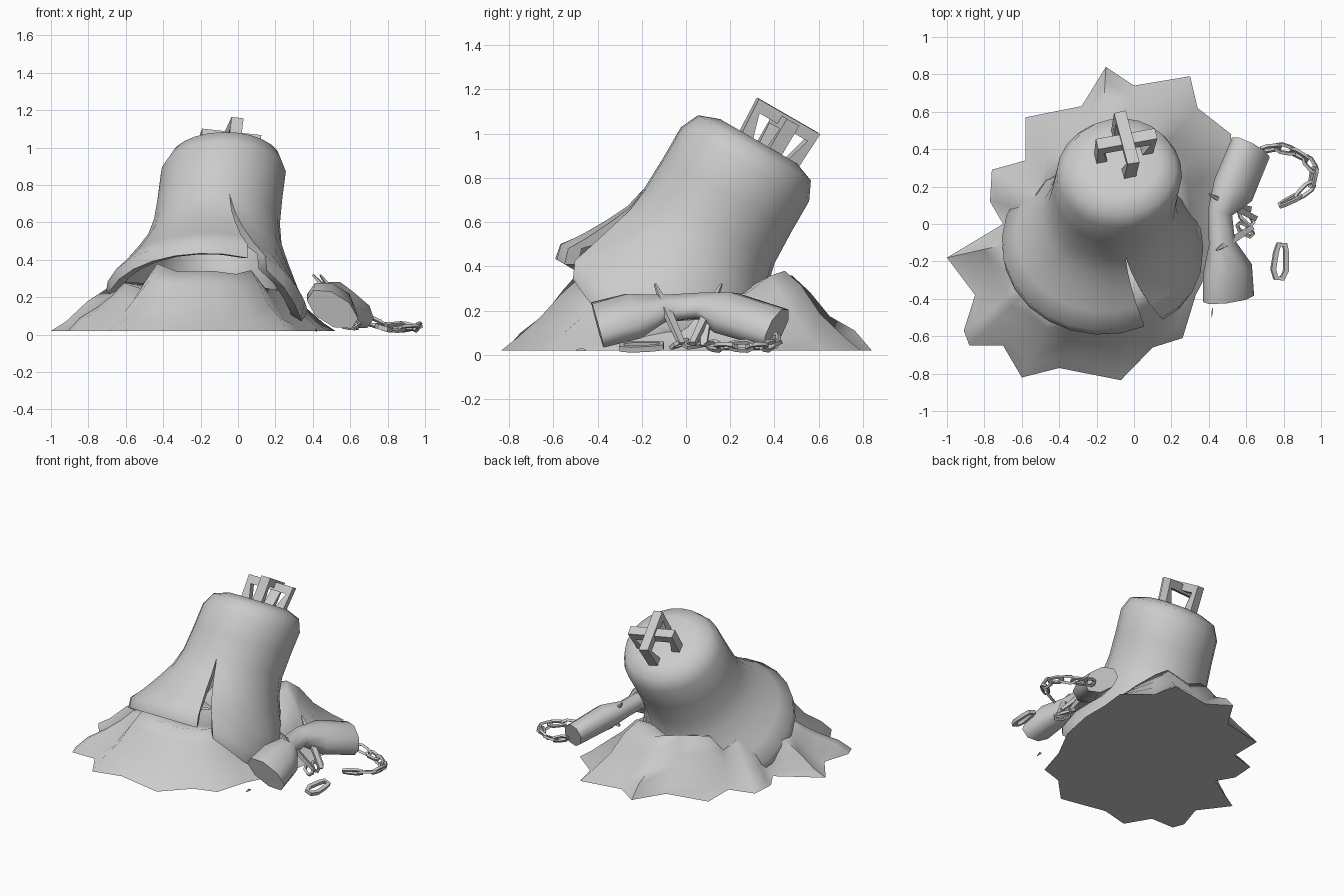
import bpy, bmesh, math, random
from mathutils import Vector, Matrix

if "Cube" in bpy.data.objects:
    bpy.data.objects.remove(bpy.data.objects["Cube"])

random.seed(4)
grey = bpy.data.materials.new("stone_grey")
grey.diffuse_color = (0.6, 0.6, 0.6, 1)
grey.use_nodes = True
grey.node_tree.nodes["Principled BSDF"].inputs["Base Color"].default_value = grey.diffuse_color


def finish(name, bm, angle=45):
    bmesh.ops.remove_doubles(bm, verts=bm.verts, dist=0.0005)
    bmesh.ops.recalc_face_normals(bm, faces=bm.faces)
    me = bpy.data.meshes.new(name)
    bm.to_mesh(me)
    bm.free()
    me.materials.append(grey)
    me.shade_smooth()
    me.set_sharp_from_angle(angle=math.radians(angle))
    ob = bpy.data.objects.new(name, me)
    bpy.context.collection.objects.link(ob)
    return ob


def sweep(bm, pts, sizes, sides=4, closed=False, up=(0, 0, 1), roll=0.0):
    """Sweep a polygon section (width, height per point) along a path."""
    pts = [Vector(p) for p in pts]
    n, rings = len(pts), []
    for i, p in enumerate(pts):
        a = pts[(i - 1) % n] if closed or i > 0 else p
        b = pts[(i + 1) % n] if closed or i < n - 1 else p
        t = (b - a).normalized()
        side = t.cross(Vector(up)).normalized()
        nor = side.cross(t)
        w, h = sizes[i] if isinstance(sizes, list) else sizes
        ring = []
        for k in range(sides):
            q = math.tau * (k + 0.5) / sides
            c, s = math.cos(q) * w, math.sin(q) * h
            x = c * math.cos(roll) - s * math.sin(roll)
            y = c * math.sin(roll) + s * math.cos(roll)
            ring.append(bm.verts.new(p + side * x + nor * y))
        rings.append(ring)
    for i in range(n if closed else n - 1):
        r0, r1 = rings[i], rings[(i + 1) % n]
        for k in range(sides):
            m = (k + 1) % sides
            bm.faces.new((r0[k], r0[m], r1[m], r1[k]))
    if not closed:
        bm.faces.new(rings[0])
        bm.faces.new(rings[-1])


# Tilted frame of the bell: local z runs along its axis
tilt = Matrix(((1, 0, 0.115, -0.18), (0, 0.866, 0.5, -0.173),
               (0, -0.5, 0.866, 0.1), (0, 0, 0, 1)))

# Bell: lathed double wall, split by a crack whose right side sags
outer = [(1.0, 0), (1.0, 0.2), (0.965, 0.295), (0.88, 0.335), (0.72, 0.335),
         (0.56, 0.34), (0.45, 0.365), (0.35, 0.415), (0.24, 0.48), (0.15, 0.545), (0.08, 0.53)]
inner = [(s - 0.05 if s > 0.9 else s + (0.03 if s < 0.2 else 0), max(0, r - 0.06)) for s, r in reversed(outer)]
profile = outer + inner
COLS, CRACK = 24, 0.56
bm = bmesh.new()
grid = []
for s, r in profile:
    k = max(0, (CRACK - s) / 0.46)
    centre = math.radians(-78 + 19 * k)
    gap = math.radians(6.5 * k)
    row = []
    for i in range(COLS + 1):
        f = i / COLS
        a = centre + gap + f * (math.tau - 2 * gap)
        sag = 0.15 * k * (0.25 + 0.75 * f / 0.11 if f < 0.11 else max(0, 1 - (f - 0.11) / 0.2))
        p = tilt @ Vector((r * math.cos(a), r * math.sin(a), s - sag))
        p.z = max(p.z, 0.05)
        row.append(bm.verts.new(p))
    grid.append(row)
for j in range(len(grid) - 1):
    for i in range(COLS):
        bm.faces.new((grid[j][i], grid[j][i + 1], grid[j + 1][i + 1], grid[j + 1][i]))
last = len(grid) - 1
for j in range(5, 10):
    for i in (0, COLS):
        bm.faces.new((grid[j][i], grid[j + 1][i], grid[last - j - 1][i], grid[last - j][i]))
finish("cracked_bell", bm, 60)

# Crown: two crossed square hanging loops on top of the bell
for name, ang, h in (("crown_loop_long", 103, 0.17), ("crown_loop_cross", 12, 0.155)):
    d = Vector((math.cos(math.radians(ang)), math.sin(math.radians(ang)), 0))
    o = Vector((0.01, 0.06, 0.97))
    path = [o - d * 0.12, o - d * 0.145 + Vector((0, 0, h)),
            o + d * 0.145 + Vector((0, 0, h)), o + d * 0.12]
    bm = bmesh.new()
    sweep(bm, [tilt @ p for p in path], (0.046, 0.046),
          up=(tilt.to_3x3() @ d.cross(Vector((0, 0, 1)))).normalized())
    finish(name, bm, 60)

# Mound: spiky outline easing into a rounder lumpy crest, flat base
outline = [(0.5, 0.1), (0.5, 0.3), (0.52, 0.48), (0.34, 0.62), (0.3, 0.79), (0.0, 0.74), (-0.15, 0.84),
           (-0.28, 0.63), (-0.58, 0.57), (-0.58, 0.34), (-0.76, 0.29), (-0.77, 0.12),
           (-0.7, 0.0), (-1.0, -0.18), (-0.85, -0.38), (-0.91, -0.57), (-0.88, -0.65),
           (-0.7, -0.65), (-0.6, -0.82), (-0.4, -0.77), (-0.07, -0.835), (0.1, -0.66),
           (0.26, -0.61), (0.33, -0.38), (0.45, -0.15)]
mid = Vector((-0.2, 0, 0))
rim = [Vector((x, y, 0)) - mid for x, y in outline]
n = len(rim)
bm = bmesh.new()
rings = []
for f, z in ((1, 0.02), (0.92, 0.075), (0.8, 0.17), (0.7, 0.27), (0.61, 0.35), (0.45, 0.31)):
    ring = []
    for i, v in enumerate(rim):
        around = sum(rim[(i + q) % n].length for q in (-2, -1, 0, 1, 2)) / 5
        spike = v.length - around
        ease = min(1, (1 - f) * 2)
        u = v.normalized()
        low = 1.0
        if u.x > 0.6 and abs(v.y) < 0.55:
            low = 0.72
        elif u.x < -0.6:
            low = 0.76
        p = mid + u * (v.length * (1 - ease) + around * ease) * f
        p.z = z
        if f < 1:
            p.z = z * low + spike * 0.3 * (1 - abs(f - 0.8)) + random.uniform(-0.02, 0.02)
            p.z = max(0.04, min(p.z, 0.38))
        ring.append(bm.verts.new(p))
    rings.append(ring)
top = bm.verts.new(mid + Vector((0, 0, 0.27)))
for i in range(n):
    m = (i + 1) % n
    for r0, r1 in zip(rings, rings[1:]):
        bm.faces.new((r0[i], r0[m], r1[m], r1[i]))
    bm.faces.new((rings[-1][i], rings[-1][m], top))
bm.faces.new(rings[0])
finish("rubble_mound", bm, 70)

# Broken beam: leaning on the slope, thin where it snapped
bm = bmesh.new()
sweep(bm, [(0.505, -0.4, 0.135), (0.5, -0.24, 0.175), (0.47, -0.1, 0.21), (0.46, 0.06, 0.22),
           (0.53, 0.18, 0.19), (0.625, 0.41, 0.12)],
      [(0.155, 0.085), (0.145, 0.095), (0.075, 0.06), (0.07, 0.06), (0.125, 0.09), (0.125, 0.08)],
      sides=8, roll=math.radians(-33))
finish("broken_beam", bm, 60)

# Splinters standing out of the break
for i, (a, b) in enumerate((((0.40, 0.16, 0.32), (0.65, 0.03, 0.05)),
                            ((0.44, -0.14, 0.32), (0.63, -0.02, 0.05)),
                            ((0.50, 0.10, 0.22), (0.62, 0.08, 0.04)))):
    a, b = Vector(a), Vector(b)
    bm = bmesh.new()
    sweep(bm, [a, a.lerp(b, 0.4), b], [(0.006, 0.006), (0.028, 0.02), (0.02, 0.014)])
    finish("splinter_%d" % (i + 1), bm, 30)


# Chain: angular links, each turned against the one before
def link(name, a, b, width, thick, lean):
    a, b = Vector(a), Vector(b)
    d = (b - a).normalized()
    flat = d.cross(Vector((0, 0, 1))).normalized()
    side = Matrix.Rotation(lean, 3, d) @ flat
    c, half = (a + b) / 2, (b - a).length / 2
    ring = [c + d * (half * x) + side * (width * y) for x, y in
            ((-1, -0.5), (-0.5, -1), (0.5, -0.8), (1, -0.5), (1, 0.5), (0.5, 0.8), (-0.5, 1), (-1, 0.5))]
    bm = bmesh.new()
    sweep(bm, ring, (thick, thick), closed=True, up=d.cross(side))
    finish(name, bm, 45)


chain = [(0.69, 0.40, 0.08), (0.77, 0.41, 0.05), (0.85, 0.39, 0.042), (0.92, 0.35, 0.04),
         (0.965, 0.29, 0.04), (0.95, 0.21, 0.04), (0.88, 0.15, 0.04), (0.79, 0.105, 0.04)]
for i, (a, b) in enumerate(zip(chain, chain[1:])):
    a, b = Vector(a), Vector(b)
    e = (b - a) * 0.12
    link("chain_link_%d" % (i + 1), a - e, b + e, 0.023, 0.012, 0.35 if i % 2 else 1.0)

# Loose links lying by the beam
link("loose_link_front", (0.775, -0.29, 0.035), (0.79, -0.11, 0.04), 0.036, 0.018, 0.3)
link("loose_link_middle", (0.56, 0.0, 0.06), (0.63, -0.06, 0.04), 0.025, 0.012, 0.5)
link("loose_link_beam", (0.57, 0.07, 0.06), (0.63, 0.0, 0.04), 0.025, 0.012, -0.4)

# Small shard on the ground
bm = bmesh.new()
sweep(bm, [(0.415, -0.5, 0.02), (0.418, -0.47, 0.025), (0.42, -0.45, 0.02)],
      [(0.002, 0.002), (0.006, 0.01), (0.002, 0.002)])
finish("ground_shard", bm, 30)
